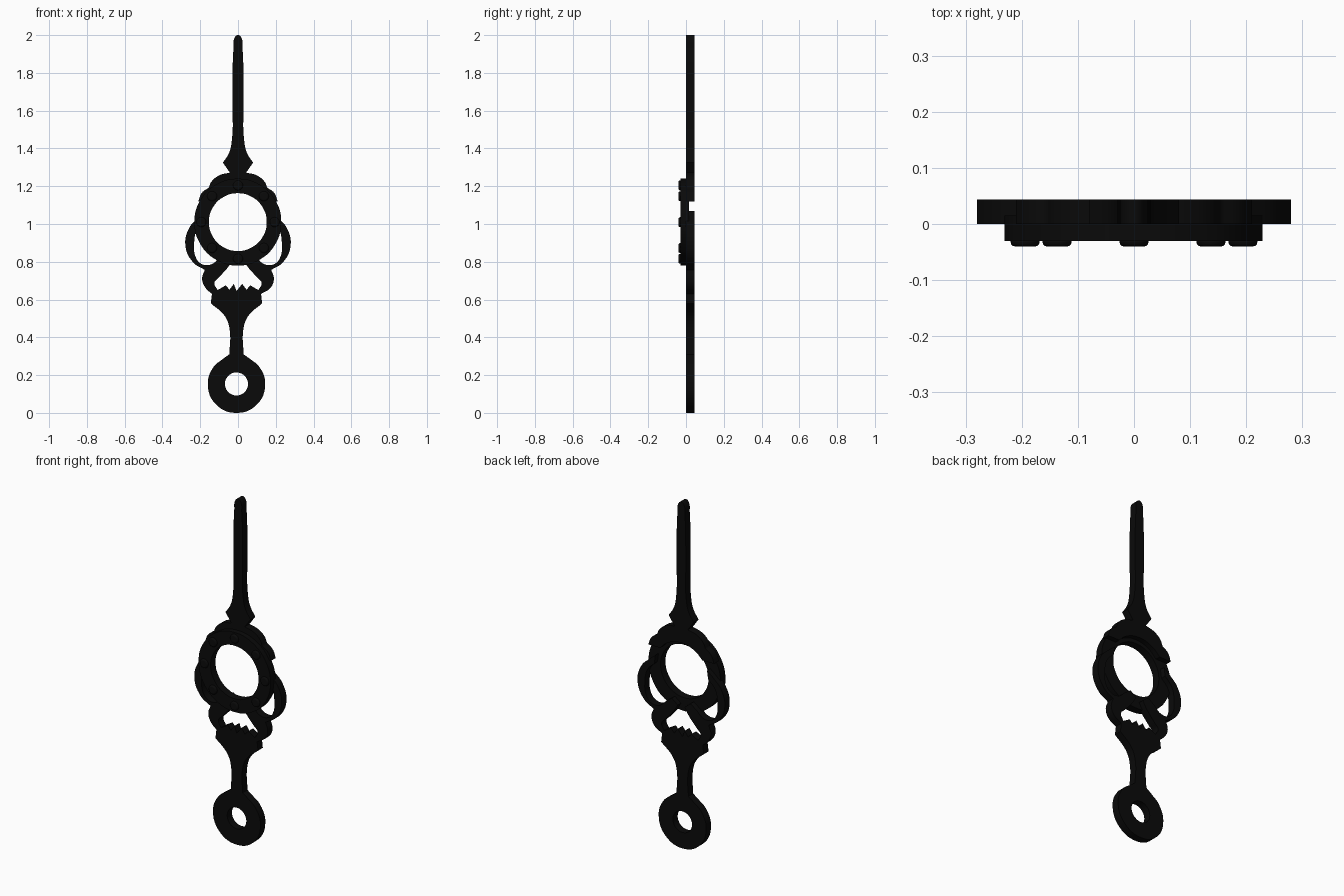
import bpy, bmesh, math

if "Cube" in bpy.data.objects:
    bpy.data.objects.remove(bpy.data.objects["Cube"])

black = bpy.data.materials.new("black_metal")
black.diffuse_color = (0.003, 0.003, 0.003, 1)
black.use_nodes = True
black.node_tree.nodes["Principled BSDF"].inputs["Base Color"].default_value = black.diffuse_color


def circle(cx, cz, r, n=12):
    return [(cx + r * math.cos(2 * math.pi * i / n), cz + r * math.sin(2 * math.pi * i / n))
            for i in range(n)]


def mirrored(half):
    """Close a right-hand half outline whose ends lie on x = 0."""
    return half + [(-p[0],) + tuple(p[1:]) for p in reversed(half[1:-1])]


def finish(ob):
    ob.data.materials.clear()
    ob.data.materials.append(black)
    bpy.ops.object.select_all(action='DESELECT')
    ob.select_set(True)
    bpy.context.view_layer.objects.active = ob
    bpy.ops.object.shade_smooth_by_angle(angle=math.radians(35))


def plate(name, outlines, y0, y1, res=6):
    """Flat filled outline (x, z, optional 1 = sharp corner) between y0 and y1."""
    cu = bpy.data.curves.new(name, 'CURVE')
    cu.dimensions, cu.fill_mode = '2D', 'BOTH'
    cu.extrude, cu.resolution_u = (y1 - y0) / 2, res
    for pts in outlines:
        sp = cu.splines.new('BEZIER')
        sp.bezier_points.add(len(pts) - 1)
        sp.use_cyclic_u = True
        for b, p in zip(sp.bezier_points, pts):
            b.co = (p[0], p[1], 0)
            b.handle_left_type = b.handle_right_type = 'VECTOR' if len(p) > 2 else 'AUTO'
    tmp = bpy.data.objects.new(name + "_curve", cu)
    bpy.context.collection.objects.link(tmp)
    dg = bpy.context.evaluated_depsgraph_get()
    me = bpy.data.meshes.new_from_object(tmp.evaluated_get(dg))
    bpy.data.objects.remove(tmp)
    bm = bmesh.new()
    bm.from_mesh(me)
    bmesh.ops.remove_doubles(bm, verts=bm.verts, dist=1e-5)
    for v in bm.verts:
        x, z, d = v.co
        v.co = (x, (y0 + y1) / 2 - d, z)
    bmesh.ops.recalc_face_normals(bm, faces=bm.faces)
    bm.to_mesh(me)
    bm.free()
    ob = bpy.data.objects.new(name, me)
    bpy.context.collection.objects.link(ob)
    finish(ob)
    return ob


# Lower plate: eye, stem, crown and the two side loops
lower = mirrored([
    (0, 0), (0.108, 0.044), (0.152, 0.152), (0.12, 0.245), (0.075, 0.283), (0.038, 0.31, 1),
    (0.036, 0.44), (0.06, 0.51), (0.136, 0.58, 1), (0.13, 0.63, 1), (0.172, 0.662),
    (0.19, 0.71), (0.176, 0.757, 1), (0.238, 0.797), (0.279, 0.89), (0.255, 0.985),
    (0.205, 1.037), (0.165, 1.07, 1), (0.172, 1.02, 1), (0.215, 0.975), (0.232, 0.9),
    (0.222, 0.82), (0.19, 0.787), (0.14, 0.787), (0.1, 0.82), (0.06, 0.85, 1),
    (0.022, 0.82, 1), (0.05, 0.775), (0.1, 0.718), (0.125, 0.688), (0.108, 0.65, 1),
    (0.065, 0.675, 1), (0.045, 0.652, 1), (0.022, 0.683, 1), (0, 0.645, 1)])
shift = lambda pts: [(p[0] - (0.008 if p[1] < 0.65 else 0),) + tuple(p[1:]) for p in pts]
plate("lower_hand", [shift(lower), shift(circle(0, 0.153, 0.061))], 0, 0.044)

# Upper plate: pointer, collar and crescent behind the ring
upper = mirrored([
    (0, 2.0), (0.017, 1.988), (0.024, 1.93), (0.03, 1.68), (0.034, 1.43), (0.048, 1.375),
    (0.08, 1.325, 1), (0.043, 1.272, 1), (0.1, 1.257), (0.14, 1.225), (0.155, 1.192, 1),
    (0.192, 1.165), (0.21, 1.12, 1), (0.135, 1.12, 1), (0.09, 1.16), (0, 1.185)])
plate("upper_hand", [upper], 0, 0.044)

# Raised ring on the front
plate("ring", [circle(-0.001, 1.01, 0.23), circle(-0.001, 1.01, 0.153)], -0.03, 0.015, 8)

# Eight round studs on the ring
for i in range(8):
    a = i * math.pi / 4
    bpy.ops.mesh.primitive_cylinder_add(
        vertices=24, radius=0.026, depth=0.02, rotation=(math.pi / 2, 0, 0),
        location=(0.194 * math.cos(a), -0.03, 1.01 + 0.194 * math.sin(a)))
    stud = bpy.context.object
    stud.name = f"stud_{i + 1}"
    bev = stud.modifiers.new("round", 'BEVEL')
    bev.width, bev.segments = 0.008, 3
    finish(stud)
